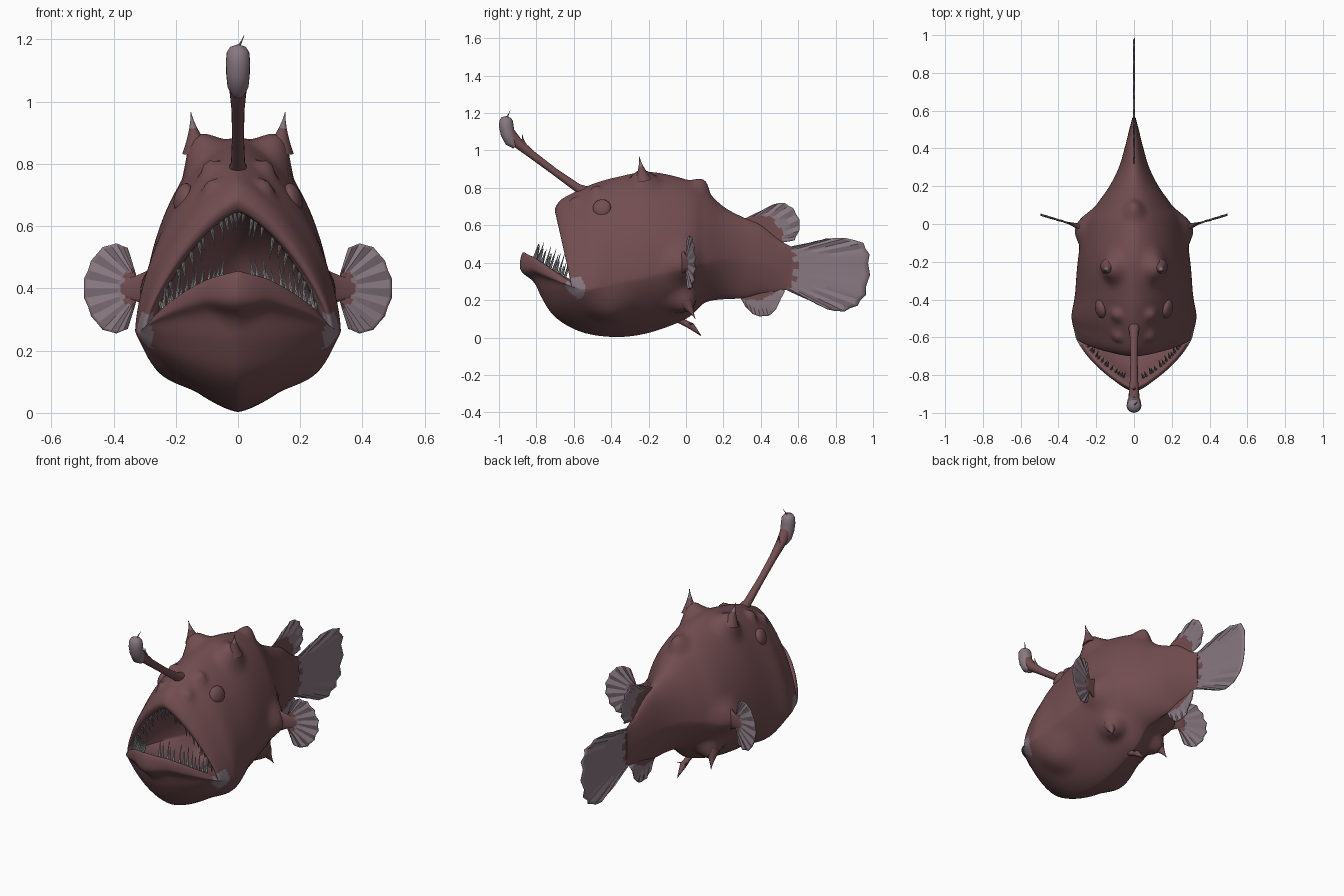
import bpy, bmesh, math, random
from mathutils import Vector
from mathutils.bvhtree import BVHTree

random.seed(4)
cube = bpy.data.objects.get("Cube")
if cube:
    bpy.data.objects.remove(cube)


def material(name, rgb):
    m = bpy.data.materials.new(name)
    m.use_nodes = True
    m.diffuse_color = (*rgb, 1)
    m.node_tree.nodes["Principled BSDF"].inputs["Base Color"].default_value = (*rgb, 1)
    return m


SKIN = material("reddish_brown_skin", (0.17, 0.075, 0.082))
PALE = material("pale_mauve_membrane", (0.25, 0.19, 0.22))
TOOTH = material("grey_tooth", (0.32, 0.33, 0.34))


def finish(name, bm, mats, angle=50):
    bmesh.ops.recalc_face_normals(bm, faces=bm.faces)
    me = bpy.data.meshes.new(name)
    bm.to_mesh(me)
    bm.free()
    for m in mats:
        me.materials.append(m)
    ob = bpy.data.objects.new(name, me)
    bpy.context.collection.objects.link(ob)
    bpy.ops.object.select_all(action="DESELECT")
    ob.select_set(True)
    bpy.context.view_layer.objects.active = ob
    bpy.ops.object.shade_smooth_by_angle(angle=math.radians(angle))
    return ob


def spline(rows, u):
    """Catmull-Rom sample of a list of equal-length tuples, u in 0..1."""
    last = len(rows) - 1
    i = min(int(u * last), last - 1)
    f = u * last - i
    a, b, c, d = (rows[min(max(k, 0), last)] for k in range(i - 1, i + 3))
    return [q + f * (r - p + f * (2 * p - 5 * q + 4 * r - s + f * (3 * (q - r) + s - p))) / 2
            for p, q, r, s in zip(a, b, c, d)]


def bridge(bm, rings, closed=True):
    faces = []
    for a, b in zip(rings, rings[1:]):
        n = len(a)
        for j in range(n if closed else n - 1):
            k = (j + 1) % n
            faces.append(bm.faces.new((a[j], a[k], b[k], b[j])))
    return faces


def tube(bm, points, radii, sides=12, pale_from=9.0):
    """Sweep a circle along points; faces past pale_from use material 1."""
    pts = [Vector(p) for p in points]
    rings = []
    for i, p in enumerate(pts):
        d = pts[min(i + 1, len(pts) - 1)] - pts[max(i - 1, 0)]
        side = d.cross(Vector((1, 0, 0)) if abs(d.x) < 0.9 * d.length else Vector((0, 0, 1))).normalized()
        up = d.cross(side).normalized()
        ring = []
        for k in range(sides):
            a = math.tau * k / sides
            ring.append(bm.verts.new(p + radii[i] * (math.cos(a) * side + math.sin(a) * up)))
        rings.append(ring)
    for n, f in enumerate(bridge(bm, rings)):
        f.material_index = int(n // sides / (len(pts) - 1) >= pale_from)
    bm.faces.new(rings[0])
    bm.faces.new(rings[-1]).material_index = int(pale_from <= 1)


def spike(bm, base, tip, radius, sides=12, pale_from=9.0, flare=1.7):
    base, tip = Vector(base), Vector(tip)
    steps = [0, 0.15, 0.3, 0.45, 0.6, 0.8, 1]
    tube(bm, [base.lerp(tip, f) for f in steps],
         [radius * (1 - f) ** flare + 0.001 for f in steps], sides, pale_from)


def pull(bm, centre, move, radius):
    """Swell the skin around a point."""
    for v in bm.verts:
        d = (v.co - Vector(centre)).length / radius
        if d < 1:
            v.co += Vector(move) * (1 - d * d) ** 2


# Body: rows are top(y,z), side(x,y,z), bottom(y,z), top and bottom roundness
rear = [(.565, .485, .008, .37, .262, 2), (.5, .52, .025, .38, .25, 2), (.4, .6, .05, .4, .235, 2),
        (.3, .645, .08, .42, .21, 1.9), (.2, .7, .13, .42, .205, 1.8), (.1, .79, .2, .4, .185, 1.7),
        (0, .845, .265, .37, .1, 1.7), (-.2, .885, .298, .33, .025, 1.8),
        (-.38, .855, .313, .29, .003, 1.7)]
rows = [(y, t, w, y, s, y, b, n, 1.4) for y, t, w, s, b, n in rear]
rows += [
    (-.5, .82, .33, -.48, .265, -.56, .03, 1.6, 1.38),
    (-.6, .775, .325, -.53, .26, -.7, .11, 1.5, 1.4),
    (-.67, .735, .315, -.57, .265, -.775, .22, 1.45, 1.4),
    (-.7, .69, .308, -.6, .27, -.82, .325, 1.4, 1.35),
    (-.695, .66, .298, -.612, .275, -.875, .39, 1.35, 1.35),
    (-.675, .645, .285, -.605, .285, -.87, .46, 1.35, 1.35),
    (-.65, .65, .27, -.585, .285, -.82, .43, 1.35, 1.35),
    (-.5, .64, .24, -.5, .3, -.7, .3, 1.5, 1.5),
    (-.3, .52, .1, -.3, .33, -.35, .2, 2, 2),
    (-.22, .4, .01, -.22, .36, -.22, .33, 2, 2)]


def body_point(u, t):
    ty, tz, sx, sy, sz, by, bz, nt, nb = spline(rows, u)
    c, s = math.cos(t), math.sin(t)
    y, z, n = (ty, tz, nt) if c > 0 else (by, bz, nb)
    e = abs(c) ** (2 / n)
    x = math.copysign(abs(s) ** (2 / n), s) * sx
    return Vector((x, sy + (y - sy) * e, sz + (z - sz) * e))


bm = bmesh.new()
spans = (len(rows) - 1) * 7
rings = [[bm.verts.new(body_point(i / spans, math.tau * j / 112)) for j in range(112)]
         for i in range(spans + 1)]
bridge(bm, rings)
bm.faces.new(rings[0])
bm.faces.new(rings[-1])
pull(bm, (0, -.86, .37), (0, -.012, -.025), .13)  # chin
pull(bm, (0, .08, .81), (0, .02, .035), .08)  # back hump
for sign in (1, -1):
    pull(bm, (sign * .125, -.23, .83), (sign * .022, -.01, .065), .11)  # horn roots
    pull(bm, (sign * .1, -.6, .735), (sign * .01, -.015, .02), .05)  # nostril bumps
    pull(bm, (sign * .1, -.49, .79), (sign * .012, 0, .03), .055)  # brow bumps
    pull(bm, (sign * .26, -.01, .4), (sign * .045, -.01, 0), .13)  # fin roots
    pull(bm, (sign * .16, -.01, .19), (sign * .03, .03, -.04), .1)  # belly spine roots
    pull(bm, (sign * .25, -.4, .16), (sign * .015, 0, -.03), .16)  # cheeks
for f in bm.faces:  # pale oval patch at each mouth corner
    c = f.calc_center_median()
    oval = ((c.y + .593) / .053) ** 2 + ((c.z - .265) / .066) ** 2
    f.material_index = int(abs(c.x) > 0.274 and oval < 1)
bm.normal_update()
skin_tree = BVHTree.FromBMesh(bm)
finish("body", bm, [SKIN, PALE], 60)

# Teeth along the inside of both lips
bm = bmesh.new()
lip = 14.7 / (len(rows) - 1)
for sign in (1, -1):
    for i in range(13):
        f = (i + 0.5 + random.uniform(-0.3, 0.3)) / 13
        base = body_point(lip, sign * (0.05 + 1.2 * f))
        size = random.uniform(0.035, 0.08)
        spike(bm, base, base + Vector((-sign * size * 0.15, size * 0.3, -size)), 0.006, 6, flare=1)
        base = body_point(lip + .01, sign * (math.pi - 0.3 - 0.9 * f))
        size = random.uniform(0.05, 0.11)
        spike(bm, base, base + Vector((-sign * 0.01, size * 0.3, size)), 0.006, 6, flare=1)
finish("teeth", bm, [TOOTH])

# Eyes, horns, belly spines and fin stalks in mirrored pairs
for sign, label in ((1, "left"), (-1, "right")):
    hit = skin_tree.ray_cast(Vector((sign, -.45, .69)), Vector((-sign, 0, 0)))[0]
    bm = bmesh.new()
    bmesh.ops.create_uvsphere(bm, u_segments=24, v_segments=16, radius=.05)
    turn = Vector((1, 0, 0)).rotation_difference(Vector((sign, -.25, .3))).to_matrix()
    for v in bm.verts:
        v.co.x *= .52
        v.co = hit - Vector((sign * .006, 0, 0)) + turn @ v.co
    finish(label + "_eye", bm, [SKIN])

    bm = bmesh.new()
    spike(bm, (sign * .133, -.228, .84), (sign * .152, -.25, .967), .045, 16, .6, 1.5)
    finish(label + "_horn", bm, [SKIN, PALE])

    bm = bmesh.new()
    spike(bm, (sign * .175, .0, .19), (sign * .2, .05, .1), .04, flare=1.4)
    finish(label + "_belly_spine", bm, [SKIN])

    bm = bmesh.new()
    tube(bm, [(sign * x, y, .4) for x, y in
              ((.24, -.03), (.27, -.02), (.3, -.01), (.325, 0), (.345, .006), (.37, .012))],
         [.09, .07, .053, .042, .036, .025], 16)
    for v in bm.verts:  # flatten the stalk into a blade as it leaves the body
        mid = (abs(v.co.x) - .33) * .3
        v.co.y = mid + (v.co.y - mid) * (.9 - abs(v.co.x) * 2.1)
    finish(label + "_fin_stalk", bm, [SKIN])

# Belly barbel with two small side branches
bm = bmesh.new()
tube(bm, [(0, -.07, .11), (0, -.02, .085), (0, .03, .06), (0, .08, .01)], [.02, .016, .018, .002], 8)
for sign in (1, -1):
    spike(bm, (0, .01, .07), (sign * .03, .04, .075), .012, 8)
finish("belly_barbel", bm, [SKIN])

# Lure: rod, bulb, hook and thread
bm = bmesh.new()
tube(bm, [(0, -.5, .76), (0, -.58, .8), (0, -.7, .885), (0, -.82, .975), (0, -.9, 1.04), (0, -.94, 1.09)],
     [.04, .023, .019, .021, .028, .03], 16)
spike(bm, (0, -.87, 1.03), (0, -.875, 1.085), .018)
finish("lure_rod", bm, [SKIN])
bm = bmesh.new()
tube(bm, [(0, -.91, 1.025), (0, -.935, 1.05), (0, -.953, 1.09), (0, -.961, 1.13), (0, -.962, 1.16),
          (0, -.961, 1.176), (0, -.96, 1.183)], [.02, .034, .038, .039, .036, .025, .004], 20)
spike(bm, (0, -.96, 1.17), (.02, -.94, 1.213), .006, 6)
finish("lure_bulb", bm, [PALE])


def fin(name, start, end, rim, place, rays, pale_from):
    """Ridged fan between a base line and a rim curve, in a plane set by place(u, v, w)."""
    bm = bmesh.new()
    cols = []
    for i in range(rays * 2 + 1):
        t = i / (rays * 2)
        ridge = i % 2 == 0
        base = Vector(start).lerp(Vector(end), t)
        tip = Vector(spline(rim, t))
        reach = 1.0 if ridge else 0.975
        cols.append([])
        for k in range(17):
            p = base.lerp(tip, reach * k / 16)
            w = 0.0045 * (k / 16) * (1 if ridge else -1)
            cols[-1].append(bm.verts.new(place(p.x, p.y, w)))
    for n, f in enumerate(bridge(bm, cols, closed=False)):
        col, k = divmod(n, 16)
        f.material_index = int(k / 16 >= pale_from + (0.07 if col % 4 < 2 else 0))
    ob = finish(name, bm, [SKIN, PALE], 25)
    mod = ob.modifiers.new("thickness", "SOLIDIFY")
    mod.thickness = 0.004
    mod.offset = 0


def midline(u, v, w):
    return Vector((w, u, v))


fin("tail_fin", (.48, .47), (.48, .28),
    [(.66, .505), (.79, .533), (.94, .512), (.985, .42), (.97, .25), (.91, .165), (.8, .138), (.66, .2)],
    midline, 10, .16)
fin("dorsal_fin", (.3, .63), (.47, .5),
    [(.4, .675), (.5, .722), (.575, .69), (.612, .6), (.58, .52)], midline, 6, .4)
fin("anal_fin", (.28, .23), (.48, .27),
    [(.32, .165), (.365, .12), (.42, .113), (.47, .135), (.53, .25)], midline, 5, .3)

upper = [(.355, .13), (.395, .145), (.445, .125), (.482, .068)]
arc = [(u, .4 - v) for u, v in upper] + [(.498, .4)] + [(u, .4 + v) for u, v in reversed(upper)]
for sign, label in ((1, "left"), (-1, "right")):
    fin(label + "_pectoral_fin", (.325, .365), (.325, .435), arc,
        lambda u, v, w: Vector((sign * u, (u - .33) * .3 + w, v)), 9, .2)
